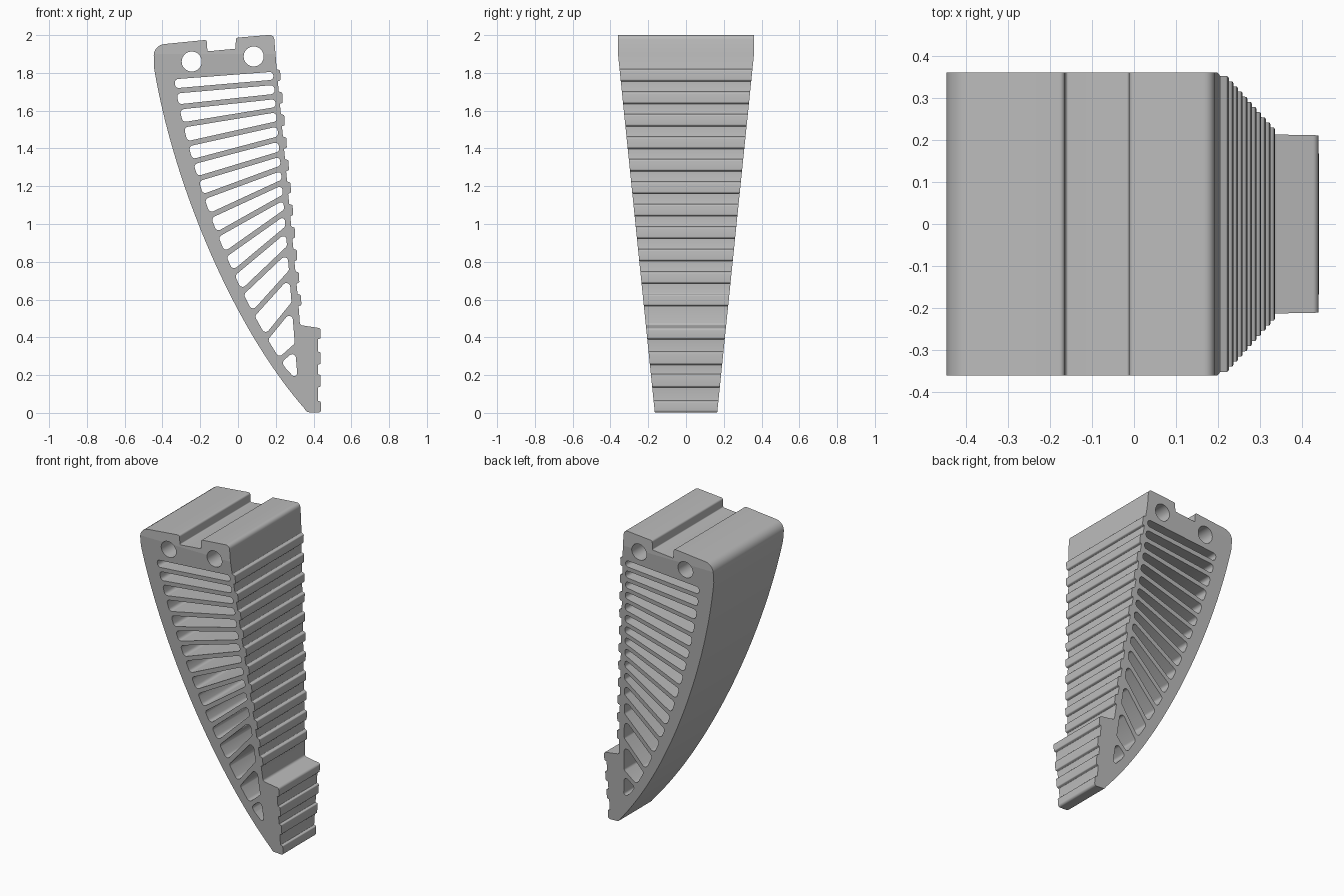
import bpy, bmesh, math
from mathutils import Vector, Matrix
from mathutils.geometry import interpolate_bezier

if "Cube" in bpy.data.objects:
    bpy.data.objects.remove(bpy.data.objects["Cube"], do_unlink=True)

TAPER_TOP = 1.9      # width is constant above this height
RIB = 0.014          # half thickness of a rib


def V(x, z):
    return Vector((x, z))


def rounded(corners, steps=5):
    """Closed polygon from (point, radius) pairs, with filleted corners."""
    out, n = [], len(corners)
    for i, (p, r) in enumerate(corners):
        a, b = corners[i - 1][0] - p, corners[(i + 1) % n][0] - p
        if r <= 0:
            out.append(p)
            continue
        half = a.angle(b) / 2
        cut = min(r / math.tan(half), a.length * 0.48, b.length * 0.48)
        s, e = p + a.normalized() * cut, p + b.normalized() * cut
        k = 4 / 3 * math.tan((math.pi - 2 * half) / 4) * math.tan(half)
        out += interpolate_bezier(s, s.lerp(p, k), e.lerp(p, k), e, steps + 1)
    return [V(p[0], p[1]) for p in out]


def circle(x, z, r, n=40):
    return [V(x + r * math.cos(t * math.tau / n), z + r * math.sin(t * math.tau / n))
            for t in range(n)]


def front_x(z):
    return 0.205 + (1.82 - z) * 0.0926


# Curved back edge, from toe to top
back = [V(p[0], p[1]) for p in interpolate_bezier(
    V(0.35, 0.025), V(-0.03, 0.46), V(-0.345, 1.22), V(-0.445, 1.83), 40)]


def back_x(z):
    for a, b in zip(back, back[1:]):
        if a.y <= z <= b.y:
            return a.lerp(b, (z - a.y) / (b.y - a.y)).x
    return back[-1].x


# Outline: back edge, then top with notch
outline = [(p, 0) for p in back]
outline += [(V(-0.447, 1.947), 0.11), (V(-0.165, 1.975), 0.012),
            (V(-0.162, 1.914), 0.006), (V(-0.013, 1.928), 0.006),
            (V(-0.011, 1.986), 0.012), (V(0.19, 2.003), 0.025)]

# Grip ridges down the front
for i in range(11):
    top = 1.82 - i * 0.119
    low = top - 0.06
    outline += [(V(front_x(top), top), 0.004), (V(front_x(top) + 0.018, top - 0.006), 0.008),
                (V(front_x(low) + 0.015, low), 0.008), (V(front_x(low), low - 0.004), 0.004)]

# Stepped foot with its teeth
outline += [(V(0.328, 0.465), 0.015), (V(0.438, 0.448), 0.015)]
for low, nxt in ((0.395, 0.32), (0.26, 0.2), (0.14, 0.06)):
    outline += [(V(0.438, low), 0.007), (V(0.423, low - 0.005), 0.004),
                (V(0.423, nxt + 0.004), 0.004), (V(0.438, nxt), 0.007)]
outline += [(V(0.44, 0), 0.015), (V(0.365, 0.004), 0.015)]

loops = [rounded(outline), circle(-0.245, 1.86, 0.053), circle(0.083, 1.887, 0.053)]

# Slots between fanned ribs: rib heights at the back and front walls
back_z = [1.78, 1.705, 1.62, 1.525, 1.425, 1.33, 1.24, 1.145, 1.045, 0.945,
          0.84, 0.74, 0.64, 0.525, 0.4, 0.28, 0.205]
front_z = [1.82, 1.75, 1.675, 1.605, 1.53, 1.45, 1.37, 1.295, 1.22, 1.14,
           1.06, 0.97, 0.865, 0.735, 0.565, 0.35, 0.14]
ribs = [(V(back_x(b) + 0.06 + 0.02 * b, b), V(0.186 + (1.8 - f) * 0.08, f))
        for b, f in zip(back_z, front_z)]


def inset(p, toward, rib):
    """Step from a rib end along the wall, clearing the rib's half thickness."""
    w, d = (toward - p).normalized(), (rib[1] - rib[0]).normalized()
    return p + w * min(RIB / abs(w.cross(d)), (toward - p).length * 0.4)


for up, low in zip(ribs, ribs[1:]):
    quad = [inset(up[0], low[0], up), inset(low[0], up[0], low),
            inset(low[1], up[1], low), inset(up[1], low[1], up)]
    loops.append(rounded([(p, 0.02) for p in quad]))

# Filled profile with holes, extruded
curve = bpy.data.curves.new("finger_profile", "CURVE")
curve.dimensions = "2D"
curve.fill_mode = "BOTH"
curve.extrude = 1
for loop in loops:
    spline = curve.splines.new("POLY")
    spline.points.add(len(loop) - 1)
    for point, p in zip(spline.points, loop):
        point.co = (p.x, p.y, 0, 1)
    spline.use_cyclic_u = True
helper = bpy.data.objects.new("profile_helper", curve)
bpy.context.collection.objects.link(helper)
bpy.context.view_layer.update()
mesh = bpy.data.meshes.new_from_object(
    helper.evaluated_get(bpy.context.evaluated_depsgraph_get()))
bpy.data.objects.remove(helper, do_unlink=True)

# Stand upright and taper the width toward the toe
bm = bmesh.new()
bm.from_mesh(mesh)
bm.transform(Matrix.Rotation(math.pi / 2, 4, "X"))
bmesh.ops.remove_doubles(bm, verts=bm.verts, dist=0.0002)
bmesh.ops.bisect_plane(bm, geom=bm.verts[:] + bm.edges[:] + bm.faces[:],
                       plane_co=(0, 0, TAPER_TOP), plane_no=(0, 0, 1), dist=0.0001)
for v in bm.verts:
    v.co.y *= 0.165 + 0.195 * min(v.co.z / TAPER_TOP, 1)
bmesh.ops.recalc_face_normals(bm, faces=bm.faces)
bm.to_mesh(mesh)
bm.free()
mesh.name = "ribbed_finger"

# Material
grey = bpy.data.materials.new("plain_grey")
grey.use_nodes = True
grey.diffuse_color = (0.5, 0.5, 0.5, 1)
grey.node_tree.nodes["Principled BSDF"].inputs["Base Color"].default_value = (0.5, 0.5, 0.5, 1)
mesh.materials.clear()
mesh.materials.append(grey)

finger = bpy.data.objects.new("ribbed_finger", mesh)
bpy.context.collection.objects.link(finger)
bpy.ops.object.select_all(action="DESELECT")
finger.select_set(True)
bpy.context.view_layer.objects.active = finger
bpy.ops.object.shade_smooth_by_angle(angle=math.radians(30))
for face in mesh.polygons:
    face.material_index = 0
    if abs(face.normal.y) > 0.9:
        face.use_smooth = False
